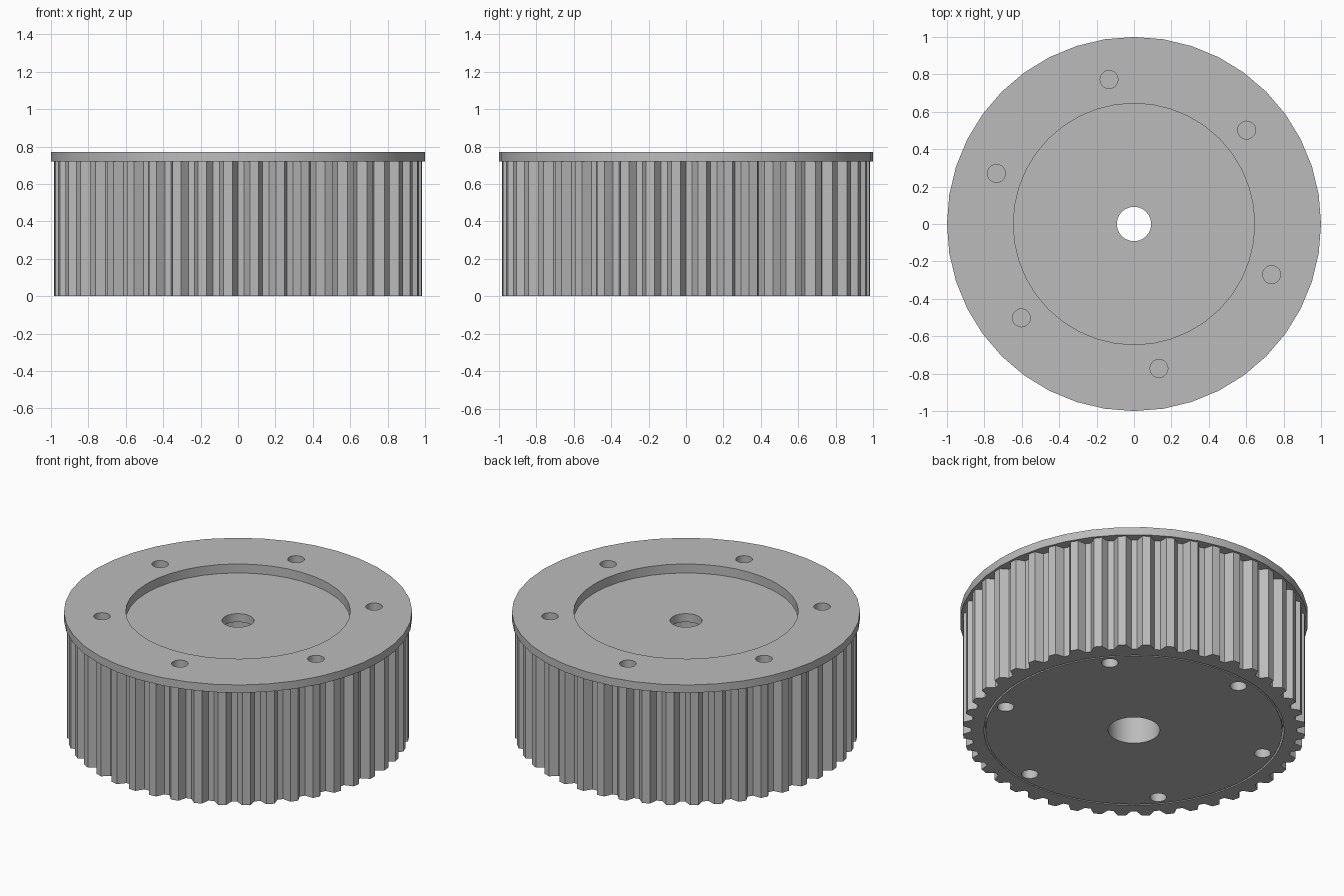
import bpy, bmesh
from math import cos, sin, pi, radians

cube = bpy.data.objects.get("Cube")
if cube:
    bpy.data.objects.remove(cube, do_unlink=True)

steel = bpy.data.materials.new("grey_metal")
steel.use_nodes = True
GREY = (0.5, 0.5, 0.5, 1)
steel.diffuse_color = GREY
steel.node_tree.nodes["Principled BSDF"].inputs["Base Color"].default_value = GREY


def ring(radius, sides):
    return [(radius * cos(2 * pi * i / sides), radius * sin(2 * pi * i / sides))
            for i in range(sides)]


def prism(name, outline, z0, z1, at=(0, 0)):
    """Extrude a closed outline from z0 to z1."""
    bm = bmesh.new()
    verts = [bm.verts.new((x + at[0], y + at[1], z0)) for x, y in outline]
    face = bm.faces.new(verts)
    top = bmesh.ops.extrude_face_region(bm, geom=[face])["geom"]
    moved = [v for v in top if isinstance(v, bmesh.types.BMVert)]
    bmesh.ops.translate(bm, verts=moved, vec=(0, 0, z1 - z0))
    bmesh.ops.recalc_face_normals(bm, faces=bm.faces)
    mesh = bpy.data.meshes.new(name)
    bm.to_mesh(mesh)
    bm.free()
    mesh.materials.append(steel)
    obj = bpy.data.objects.new(name, mesh)
    bpy.context.collection.objects.link(obj)
    return obj


def cut(obj, cutters):
    """Subtract each cutter and bake the result."""
    for c in cutters:
        mod = obj.modifiers.new("cut", "BOOLEAN")
        mod.operation = "DIFFERENCE"
        mod.solver = "EXACT"
        mod.object = c
    graph = bpy.context.evaluated_depsgraph_get()
    mesh = bpy.data.meshes.new_from_object(obj.evaluated_get(graph))
    obj.modifiers.clear()
    obj.data = mesh


# Toothed outline: trapezoidal teeth between root and tip circles
TEETH, TIP, ROOT = 44, 0.983, 0.935
tip_half, root_half = radians(1.35), radians(3.05)
outline = []
for i in range(TEETH):
    mid = 2 * pi * i / TEETH - radians(3.1)
    for r, a in ((ROOT, -root_half), (TIP, -tip_half), (TIP, tip_half), (ROOT, root_half)):
        outline.append((r * cos(mid + a), r * sin(mid + a)))

RIM, TOP, PLATE = 0.72, 0.77, 0.08
body = prism("toothed_body", outline, 0, RIM)
flange = prism("top_flange", ring(1, 40), RIM, TOP)
plate = prism("bottom_plate", ring(0.852, 64), 0, PLATE)

# Cutters: recess, stepped centre bore, plate pocket and two circles of bolt holes
recess = prism("recess_cutter", ring(0.645, 40), 0.713, 1)
shaft = prism("shaft_cutter", ring(0.092, 24), 0.5, 1)
bore = prism("bore_cutter", ring(0.149, 32), -0.1, 0.66)
pocket = prism("pocket_cutter", ring(0.862, 64), -0.1, PLATE)
upper, lower = [], []
for i in range(6):
    a = radians(39.8 + 60 * i)
    spot = (0.784 * cos(a), 0.784 * sin(a))
    upper.append(prism("upper_bolt_cutter", ring(0.048, 20), 0.5, 1, spot))
    lower.append(prism("lower_bolt_cutter", ring(0.048, 20), -0.1, 0.25, spot))

cut(flange, [recess] + upper)
cut(body, [pocket, recess, shaft, bore] + upper + lower)
cut(plate, [bore] + lower)
for c in [recess, shaft, bore, pocket] + upper + lower:
    bpy.data.objects.remove(c, do_unlink=True)

# Smooth round walls, keep tooth edges and rims sharp
bpy.ops.object.select_all(action="DESELECT")
for obj in (body, flange, plate):
    obj.select_set(True)
bpy.context.view_layer.objects.active = body
bpy.ops.object.shade_smooth_by_angle(angle=radians(25))
